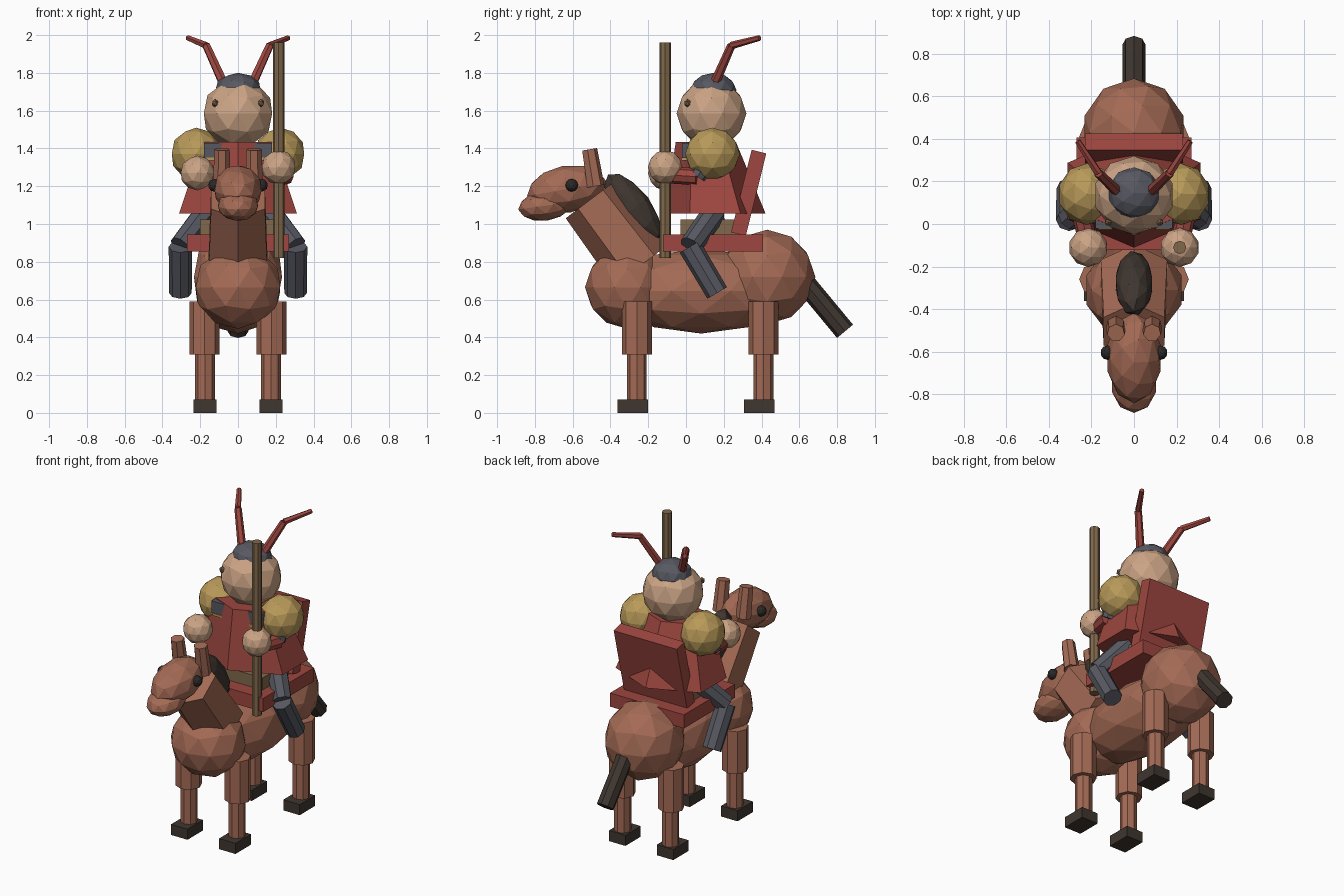
import bpy, bmesh, math
from mathutils import Vector, Matrix

if "Cube" in bpy.data.objects:
    bpy.data.objects.remove(bpy.data.objects["Cube"])


def material(name, rgb):
    m = bpy.data.materials.new(name)
    m.use_nodes = True
    m.diffuse_color = (*rgb, 1)
    b = next(n for n in m.node_tree.nodes if n.type == "BSDF_PRINCIPLED")
    b.inputs["Base Color"].default_value = (*rgb, 1)
    b.inputs["Roughness"].default_value = 0.9
    return m


COAT = material("brown coat", (0.37, 0.145, 0.09))
DARK = material("dark brown hair", (0.05, 0.037, 0.029))
EYE = material("dark eye", (0.025, 0.022, 0.021))
RED = material("red cloth", (0.34, 0.062, 0.05))
STEEL = material("blue grey", (0.095, 0.098, 0.12))
GOLD = material("ochre gold", (0.48, 0.32, 0.1))
SKIN = material("tan skin", (0.6, 0.37, 0.235))
WOOD = material("brown wood", (0.22, 0.14, 0.072))


def finish(name, bm, mat):
    bmesh.ops.recalc_face_normals(bm, faces=bm.faces)
    mesh = bpy.data.meshes.new(name)
    bm.to_mesh(mesh)
    bm.free()
    mesh.materials.append(mat)
    ob = bpy.data.objects.new(name, mesh)
    bpy.context.collection.objects.link(ob)
    return ob


def ball(name, mat, loc, size, tilt=0, sub=2):
    """Faceted ellipsoid; tilt turns it about the x axis in degrees."""
    bm = bmesh.new()
    bmesh.ops.create_icosphere(bm, subdivisions=sub, radius=1)
    bm.transform(Matrix.Translation(loc) @ Matrix.Rotation(math.radians(tilt), 4, "X")
                 @ Matrix.Diagonal((*size, 1)))
    return finish(name, bm, mat)


def box(name, mat, loc, size, tilt=0):
    bm = bmesh.new()
    bmesh.ops.create_cube(bm, size=1)
    bm.transform(Matrix.Translation(loc) @ Matrix.Rotation(math.radians(tilt), 4, "X")
                 @ Matrix.Diagonal((*size, 1)))
    return finish(name, bm, mat)


def rod(name, mat, a, b, r1, r2=None, sides=8):
    """Tapered prism running from point a to point b."""
    a, b = Vector(a), Vector(b)
    z = (b - a).normalized()
    x = Vector((1, 0, 0))
    x = (x - z * x.dot(z)).normalized()
    y = z.cross(x)
    turn = Matrix((x, y, z)).transposed().to_4x4()
    bm = bmesh.new()
    bmesh.ops.create_cone(bm, cap_ends=True, segments=sides, radius1=r1,
                          radius2=r1 if r2 is None else r2, depth=(b - a).length)
    bm.transform(Matrix.Translation((a + b) / 2) @ turn)
    return finish(name, bm, mat)


# Horse trunk
ball("horse_barrel", COAT, (0, 0.08, 0.645), (0.235, 0.5, 0.225))
ball("horse_chest", COAT, (0, -0.31, 0.665), (0.235, 0.225, 0.22))
ball("horse_rump", COAT, (0, 0.43, 0.72), (0.245, 0.255, 0.25))
rod("horse_tail", DARK, (0, 0.62, 0.70), (0, 0.842, 0.432), 0.055)

# Horse neck, mane and head
rod("horse_neck", COAT, (0, -0.24, 0.78), (0, -0.505, 1.13), 0.18, 0.165, 6)
ball("horse_mane", DARK, (0, -0.28, 1.08), (0.09, 0.1, 0.225), 36)
ball("horse_head", COAT, (0, -0.63, 1.185), (0.13, 0.215, 0.125), 10)
ball("horse_muzzle", COAT, (0, -0.745, 1.097), (0.11, 0.145, 0.08), 8)

# Saddle
box("saddle_blanket", RED, (0, 0.142, 0.9), (0.54, 0.53, 0.09))
box("saddle_seat", WOOD, (0, 0.135, 0.985), (0.4, 0.33, 0.08))

# Rider torso: hexagonal flared robe, narrowed front to back
robe = rod("rider_robe", RED, (0, 0, 1.055), (0, 0, 1.435), 0.36, 0.215, 6)
for v in robe.data.vertices:
    up = (v.co.z - 1.055) / 0.38
    v.co.y = v.co.y * 0.74 + 0.155 - 0.05 * up
box("rider_cape", RED, (0, 0.332, 1.165), (0.46, 0.08, 0.45), -14)
box("chest_band", STEEL, (0, 0.08, 1.39), (0.36, 0.2, 0.08))
box("chest_trim", GOLD, (0, 0.075, 1.345), (0.34, 0.2, 0.015))

# Rider head
ball("rider_head", SKIN, (0, 0.135, 1.585), (0.19, 0.185, 0.185))
ball("rider_cap", STEEL, (0, 0.145, 1.71), (0.125, 0.122, 0.09))

# Staff held in the left hand
rod("staff", WOOD, (0.215, -0.11, 0.82), (0.215, -0.11, 1.96), 0.031)

# Mirrored parts
for side, s in (("left", 1), ("right", -1)):
    for end, y in (("front", -0.26), ("rear", 0.41)):
        tag = f"{side}_{end}"
        rod(tag + "_upper_leg", COAT, (s * 0.178, y, 0.31), (s * 0.178, y, 0.59), 0.08)
        rod(tag + "_lower_leg", COAT, (s * 0.175, y, 0.05), (s * 0.175, y, 0.33), 0.052)
        box(tag + "_hoof", DARK, (s * 0.175, y - 0.022, 0.035), (0.12, 0.16, 0.07))
    rod(side + "_horse_ear", COAT, (s * 0.085, -0.48, 1.2), (s * 0.085, -0.512, 1.395),
        0.048, 0.042, 7)
    ball(side + "_horse_eye", EYE, (s * 0.125, -0.605, 1.205), (0.033, 0.034, 0.034))

    # Rider arms
    hand = Vector((s * 0.215, -0.11, 1.3 if s > 0 else 1.27))
    elbow = Vector((s * 0.25, 0.06, 1.25))
    ball(side + "_shoulder", GOLD, (s * 0.222, 0.14, 1.37), (0.135, 0.145, 0.14))
    rod(side + "_upper_arm", STEEL, (s * 0.25, 0.13, 1.36), elbow, 0.045)
    rod(side + "_forearm", RED, elbow, hand - Vector((0, -0.02, 0.04)), 0.045)
    ball(side + "_hand", SKIN, hand, (0.092, 0.092, 0.092))

    # Rider legs
    rod(side + "_thigh", STEEL, (s * 0.17, 0.15, 1.06), (s * 0.305, 0.025, 0.885), 0.065, 0.06)
    rod(side + "_boot", STEEL, (s * 0.305, 0.02, 0.88), (s * 0.305, 0.165, 0.635), 0.062, 0.06)

    # Face marks and two-part antennae
    ball(side + "_rider_eye", WOOD, (s * 0.122, 0.008, 1.64), (0.018, 0.018, 0.022), sub=1)
    joint = (s * 0.168, 0.24, 1.945)
    rod(side + "_antenna_base", RED, (s * 0.075, 0.15, 1.74), joint, 0.026, 0.022, 6)
    rod(side + "_antenna_tip", RED, joint, (s * 0.265, 0.39, 1.985), 0.02, 0.015, 6)
